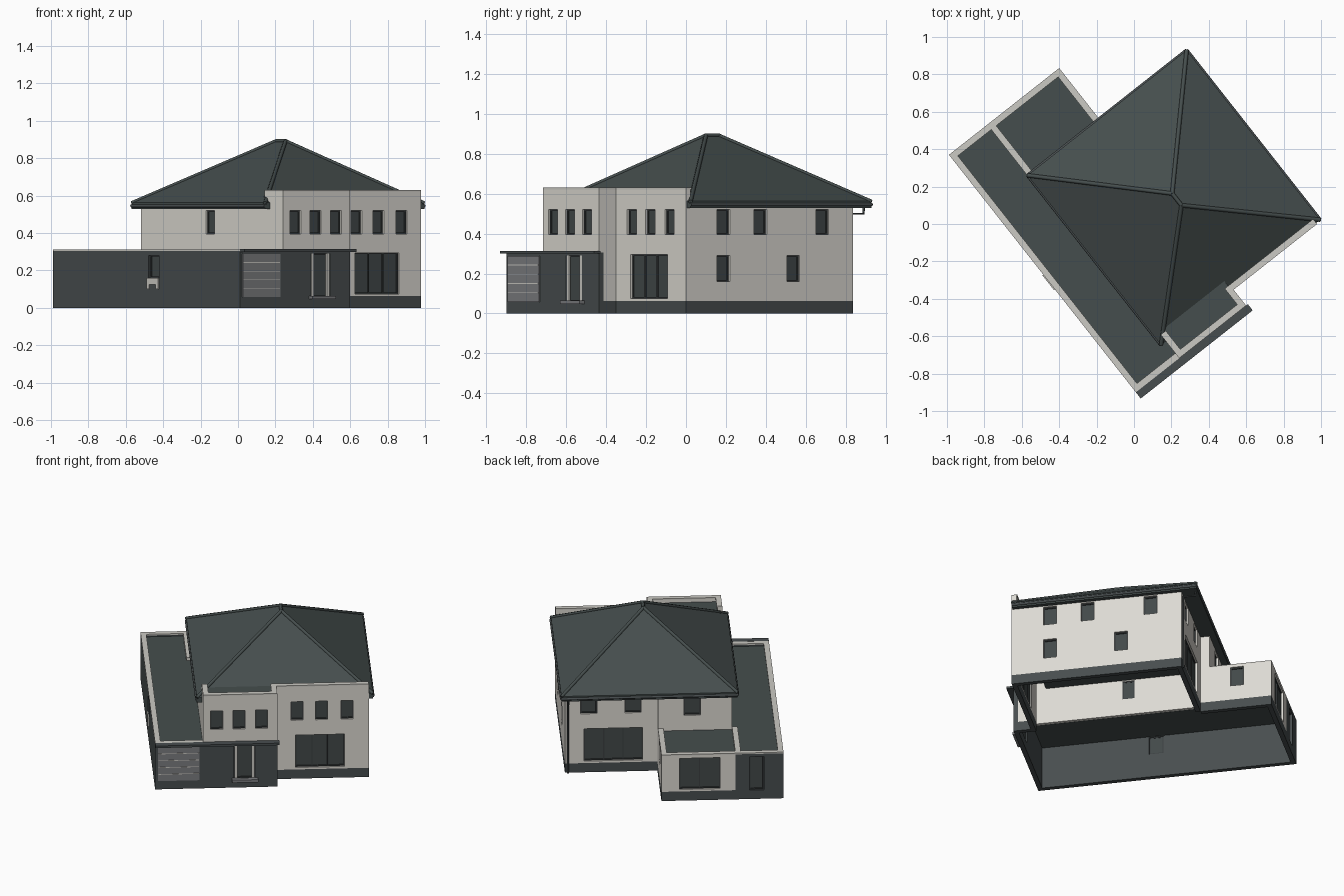
import bpy, bmesh, math
from mathutils import Matrix, Vector

if "Cube" in bpy.data.objects:
    bpy.data.objects.remove(bpy.data.objects["Cube"], do_unlink=True)

# House axes: u runs along the entrance front, v runs towards the back
FRAME = Matrix.Translation((0.01, -0.9, 0)) @ Matrix.Rotation(math.radians(38.2), 4, 'Z')
THICK = 0.03
PLINTH = 0.062


def material(name, r, g, b):
    m = bpy.data.materials.new(name)
    m.use_nodes = True
    m.diffuse_color = (r, g, b, 1)
    node = m.node_tree.nodes["Principled BSDF"]
    node.inputs["Base Color"].default_value = (r, g, b, 1)
    node.inputs["Roughness"].default_value = 0.9
    return m


RENDER = material("pale render", 0.72, 0.70, 0.65)
DARK = material("dark cladding", 0.064, 0.075, 0.078)
ROOF = material("slate roof", 0.06, 0.076, 0.075)
CAP = material("parapet cap", 0.60, 0.59, 0.55)
GLASS = material("dark glass", 0.055, 0.066, 0.067)
JOINERY = material("window frame", 0.042, 0.048, 0.05)
DOOR = material("grey door", 0.2, 0.205, 0.215)


def add_object(name, bm, mats):
    mesh = bpy.data.meshes.new(name)
    bm.to_mesh(mesh)
    bm.free()
    for m in mats:
        mesh.materials.append(m)
    ob = bpy.data.objects.new(name, mesh)
    ob.matrix_world = FRAME
    bpy.context.collection.objects.link(ob)
    return ob


def add_block(bm, u, v, z, index=0):
    size = Matrix.Diagonal((abs(u[1] - u[0]), abs(v[1] - v[0]), z[1] - z[0], 1))
    mid = Matrix.Translation((sum(u) / 2, sum(v) / 2, sum(z) / 2))
    made = bmesh.ops.create_cube(bm, size=1, matrix=mid @ size)
    for f in {f for vert in made["verts"] for f in vert.link_faces}:
        f.material_index = index


def box(name, u, v, z, mat):
    bm = bmesh.new()
    add_block(bm, u, v, z)
    return add_object(name, bm, [mat])


def fill_opening(name, a, d, opening):
    """Recessed glass with a frame and upright bars, laid along direction d."""
    s0, s1, z0, z1, panes = opening
    inward = Vector((-d.y, d.x))
    bm = bmesh.new()

    def part(sa, sb, za, zb, near, far, index):
        p, q = a + d * sa + inward * near, a + d * sb + inward * far
        add_block(bm, (p.x, q.x), (p.y, q.y), (za, zb), index)

    bar = 0.007
    part(s0, s1, z0, z1, 0.018, 0.023, 0)
    for i in range(panes + 1):
        s = s0 + (s1 - s0 - bar) * i / panes
        part(s, s + bar, z0, z1, 0.011, 0.025, 1)
    for z in (z0, z1 - bar):
        part(s0, s1, z, z + bar, 0.011, 0.025, 1)
    add_object(name, bm, [GLASS, JOINERY])


def wall(name, a, b, z, mat, openings=()):
    """Wall sheet from a to b with its outside on the right; openings as (start, end, low, high, panes)."""
    a, b = Vector(a), Vector(b)
    length, d = (b - a).length, (b - a).normalized()
    axis = 0 if abs(d.x) > 0.5 else 1
    holes = []
    for c0, c1, z0, z1, panes in openings:
        s0, s1 = sorted((abs(c0 - a[axis]), abs(c1 - a[axis])))
        holes.append((s0, s1, z0, z1, panes))
    cuts = sorted({0, length} | {s for h in holes for s in h[:2]})
    levels = {z[0], z[1]} | {s for h in holes for s in h[2:4]}
    if z[0] < PLINTH:
        levels.add(PLINTH)
    levels = sorted(levels)
    bm = bmesh.new()
    grid = [[bm.verts.new((*(a + d * s), h)) for h in levels] for s in cuts]
    for i in range(len(cuts) - 1):
        for j in range(len(levels) - 1):
            s, h = (cuts[i] + cuts[i + 1]) / 2, (levels[j] + levels[j + 1]) / 2
            if any(o[0] < s < o[1] and o[2] < h < o[3] for o in holes):
                continue
            f = bm.faces.new((grid[i][j], grid[i + 1][j], grid[i + 1][j + 1], grid[i][j + 1]))
            f.material_index = int(h < PLINTH)
    ob = add_object(name, bm, [mat, DARK])
    ob.modifiers.new("thickness", 'SOLIDIFY').thickness = THICK
    for n, hole in enumerate(holes):
        fill_opening(f"{name}_window_{n + 1}", a, d, hole)


# Plan lines and heights
SIDE, STEP, END = 0.295, 0.75, 1.318
FRONT, BACK, BACK_STEP, REAR = 0.108, 1.172, 1.23, 1.616
LOW, EAVE, TOP = 0.304, 0.535, 0.622


def upper(c, w=0.075):
    return (c - w / 2, c + w / 2, 0.395, 0.52, 1)


def lower(c):
    return (c - 0.041, c + 0.041, 0.16, 0.29, 1)


# Low wing walls
wall("wing_front", (0, 0), (STEP, 0), (0, LOW), DARK,
     [(0.485, 0.612, 0.06, 0.29, 1)])
wall("wing_side", (0, REAR), (0, 0), (0, LOW), DARK, [(0.70, 0.79, 0.16, 0.28, 1)])
wall("wing_back", (SIDE, REAR), (0, REAR), (0, LOW), DARK, [(0.12, 0.21, 0.06, 0.285, 1)])
wall("annex_back", (STEP, REAR), (SIDE, REAR), (0, LOW), RENDER, [(0.39, 0.64, 0.075, 0.285, 2)])
wall("annex_side", (STEP, BACK), (STEP, REAR), (0, LOW), RENDER, [lower(1.4)])

# Main house walls
wall("entrance_upper_front", (SIDE, 0), (STEP, 0), (LOW, TOP), RENDER,
     [upper(c) for c in (0.378, 0.515, 0.653)])
wall("entrance_return", (STEP, THICK), (STEP, FRONT + THICK), (0, TOP), RENDER)
wall("main_front", (STEP, FRONT), (END, FRONT), (0, TOP), RENDER,
     [upper(c) for c in (0.878, 1.028, 1.185)] + [(0.869, 1.168, 0.075, 0.294, 3)])
wall("main_end", (END, FRONT), (END, BACK), (0, EAVE), RENDER,
     [upper(c, 0.082) for c in (0.348, 0.583, 0.977)] + [lower(0.348), lower(0.792)])
wall("main_back", (END, BACK), (STEP, BACK), (0, EAVE), RENDER,
     [upper(1.171, 0.1), upper(0.9, 0.1), (0.84, 1.2, 0.075, 0.294, 3)])
wall("upper_back", (STEP, BACK_STEP), (SIDE, BACK_STEP), (LOW - 0.02, EAVE), RENDER, [upper(0.539, 0.1)])
wall("back_step_return", (STEP, BACK), (STEP, BACK_STEP), (LOW, EAVE), RENDER)
wall("upper_side", (SIDE, BACK_STEP), (SIDE, 0), (LOW - 0.02, EAVE), RENDER, [upper(0.632)])
wall("parapet_side", (SIDE, 0.16), (SIDE, 0), (EAVE, TOP), RENDER)

# Flat roofs
box("wing_flat_roof", (0.01, SIDE + 0.01), (0.01, REAR - 0.01), (0.283, 0.293), ROOF)
box("annex_flat_roof", (SIDE, STEP - 0.01), (BACK_STEP - 0.02, REAR - 0.01), (0.284, 0.294), ROOF)
box("entrance_flat_roof", (SIDE + 0.01, STEP - 0.01), (0.01, 0.18), (0.59, 0.6), ROOF)

# Parapet caps
W = 0.034
low_caps = [((0, W), (0, REAR)), ((0, SIDE), (0, W)), ((0, STEP), (REAR - W, REAR)),
            ((STEP - W, STEP), (BACK_STEP, REAR)), ((SIDE - W, SIDE), (BACK_STEP, REAR))]
high_caps = [((SIDE, STEP), (0, W)), ((SIDE, SIDE + W), (0, 0.16)),
             ((STEP - W, STEP), (0, FRONT + W)), ((STEP - W, END), (FRONT, FRONT + W))]
for label, caps, z in (("low", low_caps, LOW), ("high", high_caps, TOP)):
    for n, (u, v) in enumerate(caps):
        box(f"{label}_parapet_cap_{n + 1}", u, v, (z, z + 0.008), CAP)
box("annex_parapet", (SIDE - W, SIDE), (BACK_STEP, REAR), (0.284, LOW), RENDER)

# Hipped roof with a short ridge and a boxed eave
U0, U1, V0, V1 = 0.262, 1.345, 0.115, 1.27
corners = [(U0, V0), (U1, V0), (U1, V1), (U0, V1)]
ridge = [Vector((0.81, 0.635, 0.892)), Vector((0.81, 0.715, 0.892))]
bm = bmesh.new()
under = [bm.verts.new((u, v, 0.527)) for u, v in corners]
rim = [bm.verts.new((u, v, 0.562)) for u, v in corners]
r0, r1 = [bm.verts.new(p) for p in ridge]
bm.faces.new(under[::-1])
for i in range(4):
    j = (i + 1) % 4
    bm.faces.new((under[i], under[j], rim[j], rim[i]))
bm.faces.new((rim[0], rim[1], r0))
bm.faces.new((rim[1], rim[2], r1, r0))
bm.faces.new((rim[2], rim[3], r1))
bm.faces.new((rim[3], rim[0], r0, r1))
add_object("hipped_roof", bm, [ROOF])


def tube(name, points, radius, mat):
    curve = bpy.data.curves.new(name, 'CURVE')
    curve.dimensions = '3D'
    curve.bevel_depth, curve.bevel_resolution = radius, 1
    curve.use_fill_caps = True
    spline = curve.splines.new('POLY')
    spline.points.add(len(points) - 1)
    for p, co in zip(spline.points, points):
        p.co = (*co, 1)
    curve.materials.append(mat)
    ob = bpy.data.objects.new(name, curve)
    ob.matrix_world = FRAME
    bpy.context.collection.objects.link(ob)


# Hip caps, ridge cap, gutters and downpipe
for n, (u, v) in enumerate(corners):
    tube(f"hip_cap_{n + 1}", [(u, v, 0.56), ridge[0 if n < 2 else 1]], 0.011, ROOF)
tube("ridge_cap", ridge, 0.011, ROOF)
for n, (i, j) in enumerate(((1, 2), (2, 3), (3, 0))):
    tube(f"gutter_{n + 1}", [(*corners[i], 0.545), (*corners[j], 0.545)], 0.009, DARK)
tube("downpipe", [(1.3, 1.255, 0.53), (1.3, 1.255, 0.5), (1.3, 1.18, 0.5), (1.3, 1.18, 0.0)], 0.006, DARK)

# Entrance canopy, step, door surround
box("canopy", (0, STEP + 0.012), (-0.042, 0.0), (0.299, 0.313), DARK)
box("door_step", (0.472, 0.632), (-0.03, 0), (0.046, 0.064), DOOR)
for n, u in enumerate((0.487, 0.592)):
    box(f"door_surround_{n + 1}", (u, u + 0.018), (0.001, 0.012), (0.064, 0.289), CAP)

# Garage door with panel joints
box("garage_door", (0.016, 0.272), (-0.006, 0), (0.058, 0.288), DOOR)
for n in range(1, 5):
    z = 0.058 + 0.046 * n
    box(f"garage_door_joint_{n}", (0.02, 0.268), (-0.008, 0), (z - 0.002, z + 0.002), CAP)

# Small bracket under the wing window
box("bracket_top", (-0.006, 0), (0.70, 0.80), (0.125, 0.158), CAP)
for n, v in enumerate((0.70, 0.78)):
    box(f"bracket_leg_{n + 1}", (-0.006, 0), (v, v + 0.02), (0.1, 0.125), CAP)
